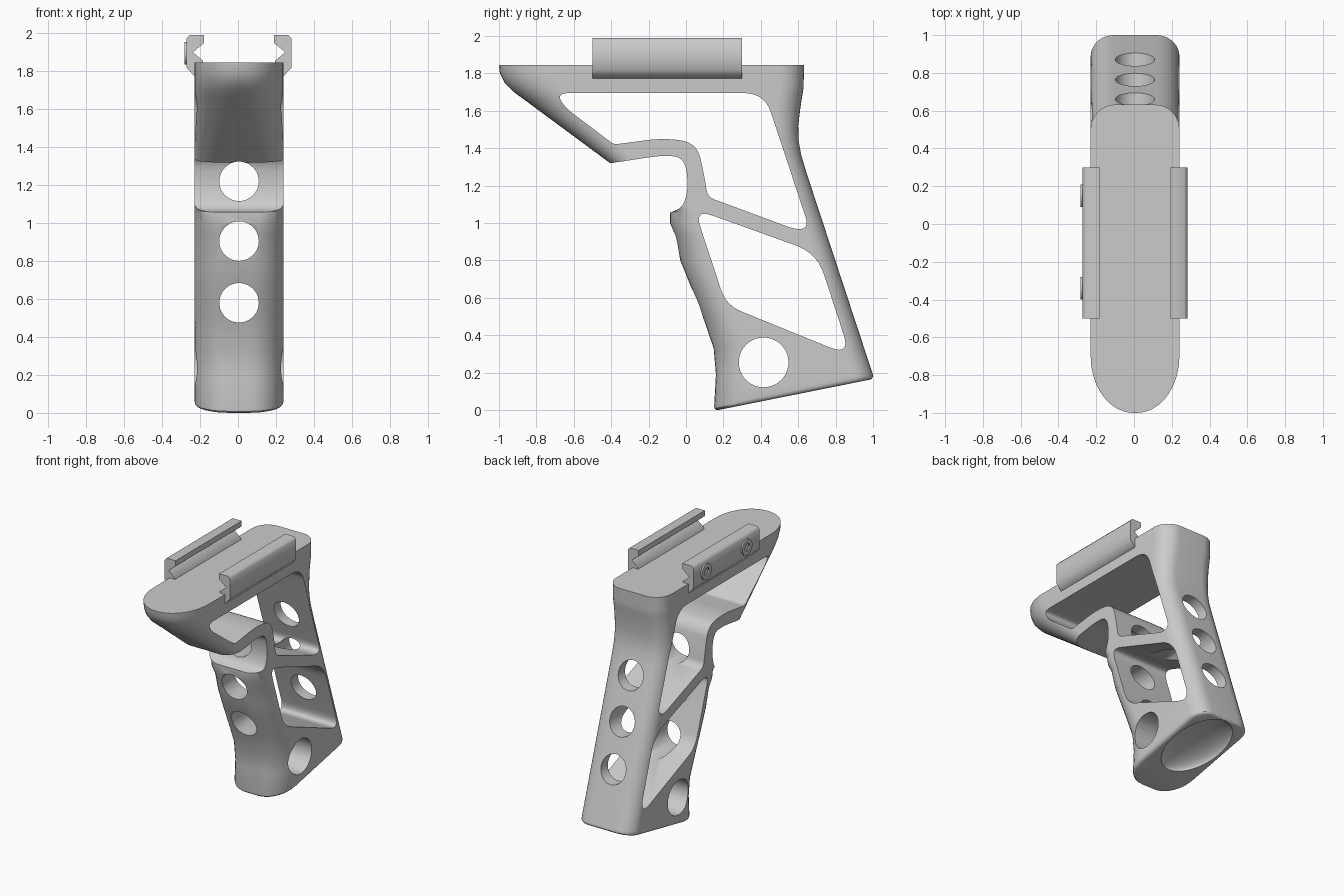
import bpy, bmesh, math
from mathutils import Vector

if "Cube" in bpy.data.objects:
    bpy.data.objects.remove(bpy.data.objects["Cube"])

W = 0.235  # half width of the grip


def make(name, bm):
    bmesh.ops.recalc_face_normals(bm, faces=bm.faces)
    me = bpy.data.meshes.new(name)
    bm.to_mesh(me)
    bm.free()
    ob = bpy.data.objects.new(name, me)
    bpy.context.collection.objects.link(ob)
    return ob


def rounded(pts, n=7):
    # points are (a, b, cut): each corner is replaced by a smooth curve
    out = []
    for i, (a, b, cut) in enumerate(pts):
        p = Vector((a, b))
        q, r = Vector(pts[i - 1][:2]), Vector(pts[(i + 1) % len(pts)][:2])
        if not cut:
            out.append(p)
            continue
        s = p + (q - p).normalized() * min(cut, (q - p).length * 0.48)
        e = p + (r - p).normalized() * min(cut, (r - p).length * 0.48)
        for k in range(n + 1):
            t = k / n
            out.append(s * (1 - t) ** 2 + p * 2 * t * (1 - t) + e * t * t)
    return out


def prism(name, pts, lo, hi, axis):
    # axis 'x': points are (y, z); axis 'y': points are (x, z)
    bm = bmesh.new()
    co = lambda p, d: (d, p[0], p[1]) if axis == 'x' else (p[0], d, p[1])
    a = [bm.verts.new(co(p, lo)) for p in pts]
    b = [bm.verts.new(co(p, hi)) for p in pts]
    bm.faces.new(a)
    bm.faces.new(b[::-1])
    for i in range(len(pts)):
        j = (i + 1) % len(pts)
        bm.faces.new((a[i], b[i], b[j], a[j]))
    return make(name, bm)


def circle(u, v, r, n=40):
    return [(u + r * math.cos(2 * math.pi * k / n), v + r * math.sin(2 * math.pi * k / n)) for k in range(n)]


def cut(ob, cutter):
    m = ob.modifiers.new("cut", 'BOOLEAN')
    m.object, m.operation, m.solver = cutter, 'DIFFERENCE', 'EXACT'
    bpy.context.view_layer.objects.active = ob
    bpy.ops.object.modifier_apply(modifier=m.name)
    bpy.data.objects.remove(cutter)


def smooth(ob, angle=32):
    bpy.ops.object.select_all(action='DESELECT')
    ob.select_set(True)
    bpy.context.view_layer.objects.active = ob
    bpy.ops.object.shade_smooth_by_angle(angle=math.radians(angle))


def lookup(table, z):
    for p, q in zip(table, table[1:]):
        if q[0] <= z <= p[0]:
            t = (p[0] - z) / (p[0] - q[0])
            return [a + (b - a) * t for a, b in zip(p[1:], q[1:])]


# Grip body: horizontal rounded sections lofted from the top down
front = [(1.845, -1.0, .225, .30), (1.80, -.995, .225, .30), (1.75, -.97, .22, .30),
         (1.70, -.92, .21, .29), (1.66, -.865, .20, .28), (1.32, -.405, .11, .14),
         (1.06, -.085, .12, .13), (1.0, -.085, .14, .14), (.94, -.06, .16, .16),
         (.80, -.03, .17, .17), (.65, .03, .17, .17), (.50, .09, .17, .18),
         (.33, .148, .18, .20), (.19, .16, .18, .21), (-.08, .145, .18, .21)]
back = [(1.845, .632, .13), (1.72, .628, .13), (1.62, .612, .13), (1.52, .60, .12),
        (1.44, .602, .12), (1.36, .617, .12), (1.27, .644, .12), (-.08, 1.088, .12)]
bm = bmesh.new()
rings = []
for z in sorted({r[0] for r in front + back}, reverse=True):
    yf, rx, d = lookup(front, z)
    yb, r = lookup(back, z)
    n = 9
    ang = [math.pi / 2 * k / n for k in range(n + 1)]
    half = [(W - rx + rx * math.sin(a), yf + d - d * math.cos(a)) for a in ang]
    half += [(W - r + r * math.cos(a), yb - r + r * math.sin(a)) for a in ang]
    pts = half + [(-x, y) for x, y in reversed(half)]
    rings.append([bm.verts.new((x, y, z)) for x, y in pts])
for a, b in zip(rings, rings[1:]):
    for i in range(len(a)):
        j = (i + 1) % len(a)
        bm.faces.new((a[i], a[j], b[j], b[i]))
bm.faces.new(rings[0])
bm.faces.new(rings[-1])
# slanted, softened foot
res = bmesh.ops.bisect_plane(bm, geom=bm.verts[:] + bm.edges[:] + bm.faces[:], dist=1e-5,
                             plane_co=(0, .17, 0), plane_no=(0, .2, -1), clear_outer=True)
rim = [e for e in res['geom_cut'] if isinstance(e, bmesh.types.BMEdge)]
bmesh.ops.contextual_create(bm, geom=rim)
bmesh.ops.bevel(bm, geom=rim, offset=.03, segments=3, profile=.5, affect='EDGES', clamp_overlap=True)
grip = make("grip_body", bm)

# Finger notch under the guard
notch = [(-.6, 1.29, 0), (-.405, 1.32, 0), (-.14, 1.36, .05), (-.01, 1.355, .13),
         (.015, 1.2, .09), (-.015, 1.085, .05), (-.085, 1.055, .02), (-.6, 1.04, 0)]
cut(grip, prism("notch_cut", rounded(notch), -.5, .5, 'x'))

# Side windows
upper = [(-.69, 1.695, .07), (-.65, 1.62, .05), (-.385, 1.42, .02), (-.12, 1.455, .09),
         (.06, 1.43, .15), (.1, 1.24, .06), (.115, 1.14, .04), (.60, .96, .07),
         (.655, .985, .05), (.42, 1.695, .11)]
lower = [(.045, 1.075, .1), (.70, .84, .12), (.88, .29, .12), (.215, .56, .09)]
for w in (upper, lower):
    cut(grip, prism("window_cut", rounded(w), -.5, .5, 'x'))
cut(grip, prism("side_hole_cut", circle(.415, .255, .133), -.5, .5, 'x'))

# Three lightening holes from front to back
for z in (1.22, .905, .58):
    cut(grip, prism("front_hole_cut", circle(0, z, .104), -.6, 1.3, 'y'))

# Scoop in the foot
bm = bmesh.new()
bmesh.ops.create_uvsphere(bm, u_segments=48, v_segments=24, radius=1)
scoop = make("scoop_cut", bm)
scoop.scale = (.2, .31, .075)
scoop.rotation_euler = (math.atan(.2), 0, 0)
scoop.location = (0, .685, .1)
bpy.context.view_layer.update()
cut(grip, scoop)
smooth(grip)

# Rail clamp jaws
jaw = [(.185, 1.99), (.26, 1.99), (.277, 1.972), (.277, 1.82), (.232, 1.77), (.19, 1.77),
       (.19, 1.855), (.243, 1.90), (.185, 1.948)]
for side, name in ((1, "clamp_right"), (-1, "clamp_left")):
    smooth(prism(name, [(x * side, z) for x, z in jaw], -.5, .3, 'y'), 50)

# Clamp screws with socket heads
for i, y in enumerate((-.34, .15)):
    screw = prism("clamp_screw_%d" % i, circle(y, 1.895, .06, 32), -.288, -.25, 'x')
    cut(screw, prism("socket_cut", circle(y, 1.895, .032, 6), -.32, -.265, 'x'))
    smooth(screw)

# Centre the whole model, since the screws stick out on one side only
for ob in bpy.data.objects:
    ob.location.x += .0055
